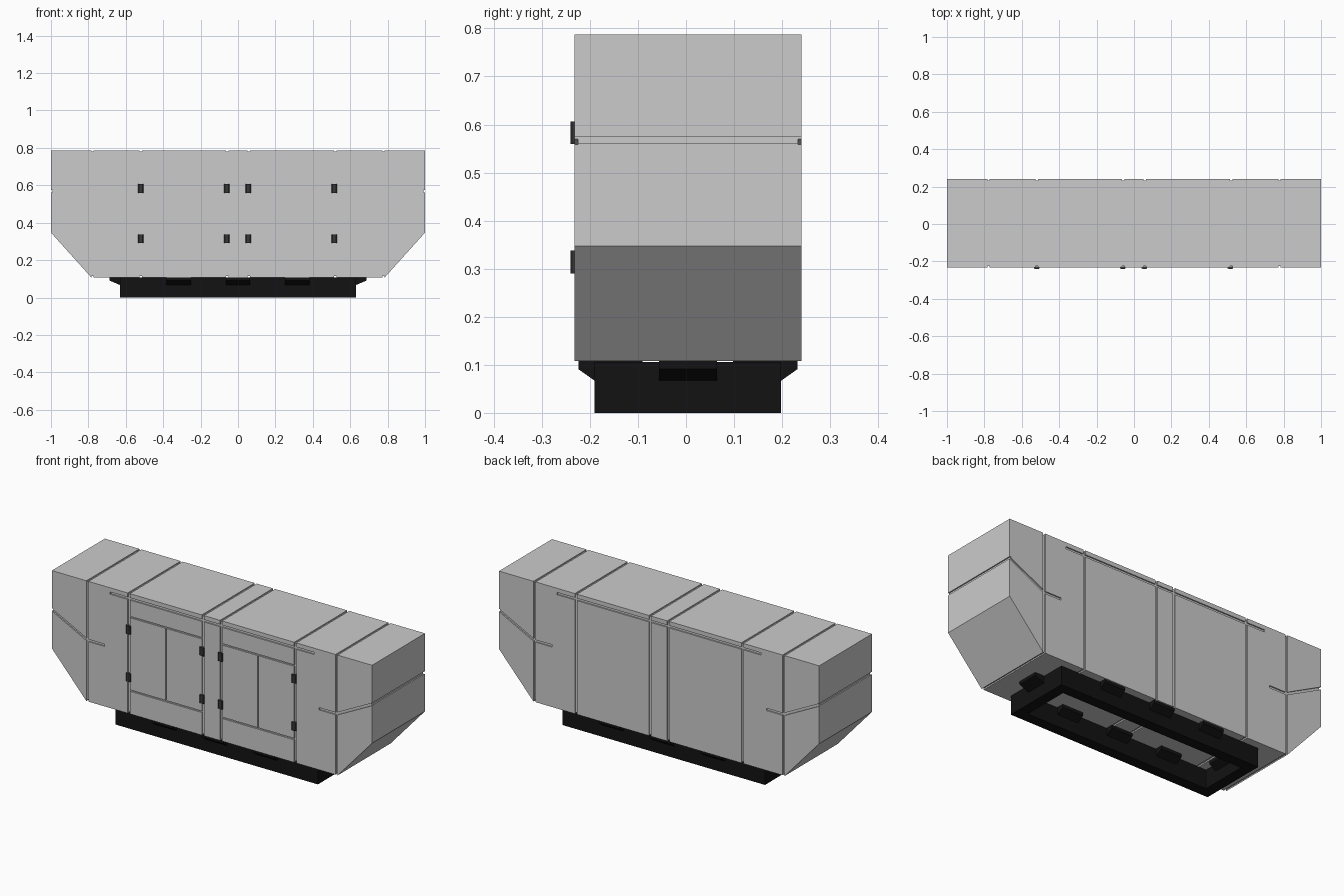
import bpy, bmesh, math
from mathutils import Matrix, Vector

if "Cube" in bpy.data.objects:
    bpy.data.objects.remove(bpy.data.objects["Cube"])

YC, HY = 0.004, 0.236          # body centre and half depth in y
FRONT, BACK = YC - HY, YC + HY
TOP, BOT = 0.787, 0.108
DEPTH, WIDE, THIN = 0.007, 0.013, 0.008


def material(name, v):
    m = bpy.data.materials.new(name)
    m.diffuse_color = (v, v, v, 1)
    m.use_nodes = True
    m.node_tree.nodes["Principled BSDF"].inputs["Base Color"].default_value = m.diffuse_color
    return m


def finish(bm, name, mat=None):
    bmesh.ops.recalc_face_normals(bm, faces=bm.faces)
    me = bpy.data.meshes.new(name)
    bm.to_mesh(me)
    bm.free()
    ob = bpy.data.objects.new(name, me)
    bpy.context.collection.objects.link(ob)
    if mat:
        me.materials.append(mat)
    return ob


def box(bm, loc, size, rot_y=0.0):
    mat = (Matrix.Translation(loc) @ Matrix.Rotation(rot_y, 4, 'Y')
           @ Matrix.Diagonal((*size, 1)))
    bmesh.ops.create_cube(bm, size=1, matrix=mat)


def prism(bm, profile, width, mat):
    """Profile in local x/z, extruded along local y, then placed by mat."""
    ends = [[bm.verts.new(mat @ Vector((a, s * width / 2, z))) for a, z in profile]
            for s in (-1, 1)]
    n = len(profile)
    bm.faces.new(ends[0])
    bm.faces.new(ends[1][::-1])
    for i in range(n):
        j = (i + 1) % n
        bm.faces.new((ends[0][i], ends[1][i], ends[1][j], ends[0][j]))


dark = material("hinge_dark", 0.04)
black = material("frame_black", 0.006)

# housing: tank-like profile with sloped lower ends
bm = bmesh.new()
prism(bm, [(-1, TOP), (1, TOP), (1, 0.347), (0.785, BOT), (-0.785, BOT), (-1, 0.347)],
      2 * HY, Matrix.Translation((0, YC, 0)))
housing = finish(bm, "housing")

# groove cutters
bm = bmesh.new()


def groove(x0, z0, x1, z1, y, w):
    length = math.hypot(x1 - x0, z1 - z0)
    box(bm, ((x0 + x1) / 2, y, (z0 + z1) / 2), (length, 2 * DEPTH, w),
        -math.atan2(z1 - z0, x1 - x0))


zm = (TOP + BOT) / 2
for s in (-1, 1):
    # panel seams running right around the housing
    for x in (0.778, 0.52, 0.057):
        for y in (FRONT, BACK):
            box(bm, (s * x, y, zm), (WIDE, 2 * DEPTH, TOP - BOT + 0.02))
        for z in (TOP, BOT):
            box(bm, (s * x, YC, z), (WIDE, 2 * HY + 0.02, 2 * DEPTH))
    # angled end seams, joined across the end face
    for y in (FRONT, BACK):
        groove(s * 0.67, 0.453, s * 0.78, 0.453, y, WIDE)
        groove(s * 0.776, 0.452, s * 1.02, 0.576, y, WIDE)
    box(bm, (s, YC, 0.567), (2 * DEPTH, 2 * HY + 0.02, WIDE))
    # door panel lines, front only
    for z in (0.655, 0.24):
        groove(s * 0.055, z, s * 0.522, z, FRONT, THIN)
    box(bm, (s * 0.288, FRONT, 0.4475), (THIN, 2 * DEPTH, 0.415))
# long seams under the top edge
for y in (FRONT, BACK):
    groove(-0.637, 0.757, 0.637, 0.757, y, WIDE)
cutter = finish(bm, "groove_cutter")
cutter.hide_render = True

mod = housing.modifiers.new("grooves", 'BOOLEAN')
mod.operation = 'DIFFERENCE'
mod.solver = 'EXACT'
mod.use_self = True
mod.object = cutter
bpy.context.view_layer.objects.active = housing
bpy.ops.object.modifier_apply(modifier=mod.name)
bpy.data.objects.remove(cutter)

# door hinges: chamfered blocks standing just proud of the front
bm = bmesh.new()
for x in (-0.52, -0.06, 0.055, 0.515):
    for z in (0.583, 0.314):
        rot = Matrix.Translation((x, 0, z))
        for v0, v1 in ((-0.5, 0.5),):
            ring = [(-0.014, -0.226), (-0.014, -0.237), (-0.009, -0.2405),
                    (0.009, -0.2405), (0.014, -0.237), (0.014, -0.226)]
            ends = [[bm.verts.new((x + a, b, z + s * 0.047)) for a, b in ring]
                    for s in (v0, v1)]
            bm.faces.new(ends[0])
            bm.faces.new(ends[1][::-1])
            for i in range(6):
                j = (i + 1) % 6
                bm.faces.new((ends[0][i], ends[1][i], ends[1][j], ends[0][j]))
finish(bm, "door_hinges", dark)

# base frame: open rectangular ring
BX, BY, T = 0.632, 0.194, 0.06
bm = bmesh.new()
loops = []
for z in (0, 0.106):
    for t in (0, T):
        loops.append([bm.verts.new((a * (BX - t), YC + b * (BY - t), z))
                      for a, b in ((-1, -1), (1, -1), (1, 1), (-1, 1))])
lo, li, uo, ui = loops
for a, b in ((lo, li), (li, ui), (ui, uo), (uo, lo)):
    for i in range(4):
        j = (i + 1) % 4
        bm.faces.new((a[i], a[j], b[j], b[i]))
finish(bm, "base_frame", black)


# mounting brackets, flaring out on both sides of the frame wall
def bracket(bm, out, width, mat):
    prism(bm, [(0, 0.067), (out, 0.091), (out, BOT), (-T - 0.04, BOT),
               (-T - 0.04, 0.091), (-T, 0.067)], width, mat)


bm = bmesh.new()
for s in (-1, 1):
    for x in (-0.317, 0, 0.317):
        bracket(bm, 0.034, 0.13, Matrix.Translation((x, YC + s * BY, 0))
                @ Matrix.Rotation(s * math.pi / 2, 4, 'Z'))
    bracket(bm, 0.056, 0.12, Matrix.Translation((s * BX, YC, 0))
            @ Matrix.Rotation(0 if s > 0 else math.pi, 4, 'Z'))
finish(bm, "mounting_brackets", black)
